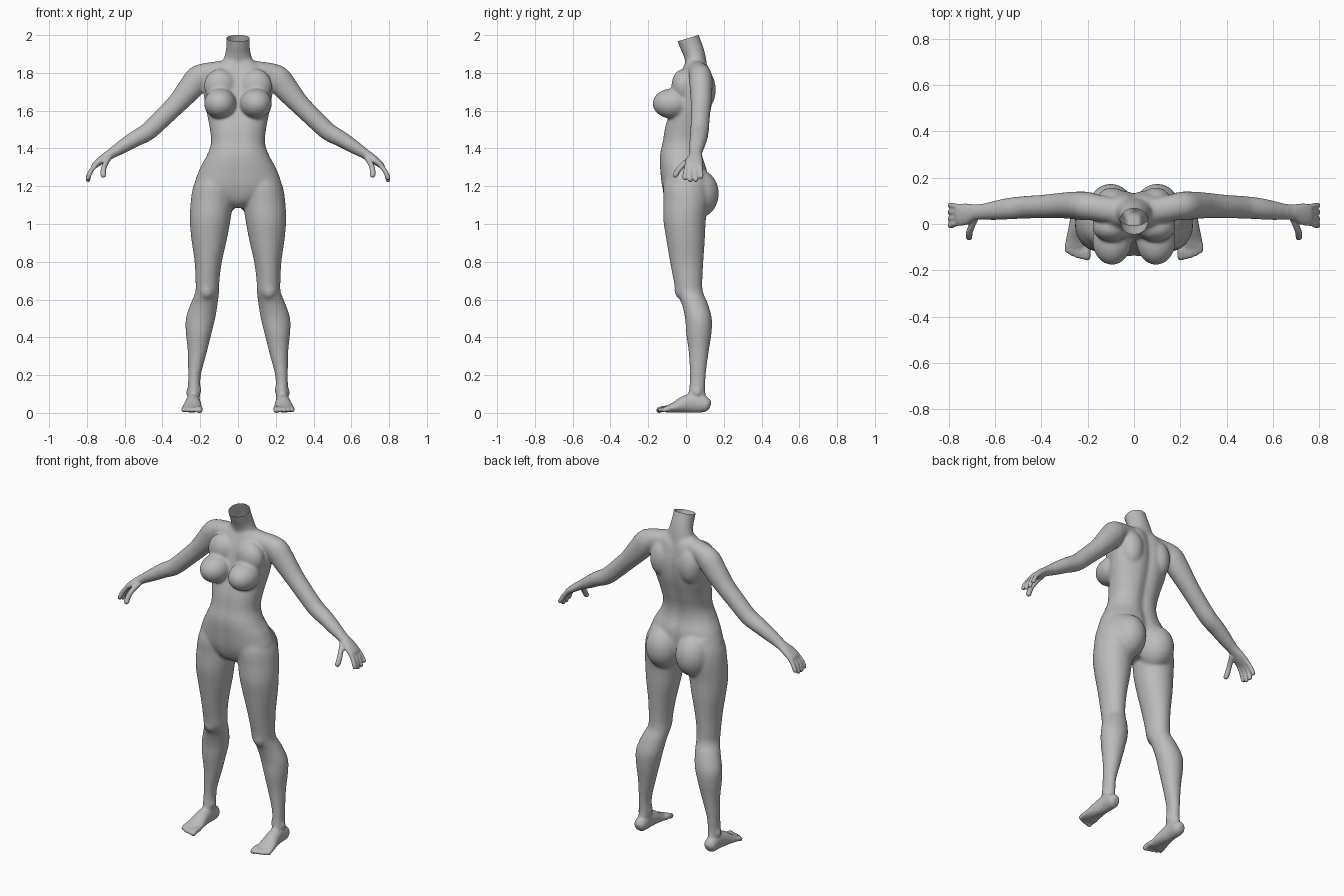
import bpy
import bmesh
from math import cos, sin, pi, exp
from mathutils import Vector, Matrix

default_cube = bpy.data.objects.get("Cube")
if default_cube:
    bpy.data.objects.remove(default_cube, do_unlink=True)

bm = bmesh.new()
SEGMENTS = 40


def interpolate(rows, steps=5):
    """Smooth curve through rows of numbers."""
    result = []
    last = len(rows) - 1
    for i in range(last):
        before, here = rows[max(i - 1, 0)], rows[i]
        there, after = rows[i + 1], rows[min(i + 2, last)]
        for k in range(steps):
            t = k / steps
            result.append([
                b + (c - a) * t / 2 + (a - 2.5 * b + 2 * c - d / 2) * t * t
                + (1.5 * (b - c) + (d - a) / 2) * t ** 3
                for a, b, c, d in zip(before, here, there, after)])
    result.append(list(rows[last]))
    return result


def skin(rings):
    """Closed surface through a list of point rings."""
    rings = [[bm.verts.new(point) for point in ring] for ring in rings]
    for low, high in zip(rings, rings[1:]):
        for i in range(len(low)):
            j = (i + 1) % len(low)
            bm.faces.new((low[i], low[j], high[j], high[i]))
    bm.faces.new(rings[0])
    bm.faces.new(rings[-1])


def stack(rows, fullness=1.0, groove=0.0):
    """Level sections given as z, x low, x high, y front, y back."""
    rings = []
    for z, x_low, x_high, front, back in interpolate(rows):
        mid_x, mid_y = (x_low + x_high) / 2, (front + back) / 2
        ring = []
        for i in range(SEGMENTS):
            c, s = cos(2 * pi * i / SEGMENTS), sin(2 * pi * i / SEGMENTS)
            c = abs(c) ** fullness * (1 if c > 0 else -1)
            s = abs(s) ** fullness * (1 if s > 0 else -1)
            x = mid_x + c * (x_high - x_low) / 2
            y = mid_y + s * (back - front) / 2
            depth = groove if s > 0 else groove * 0.4
            y -= depth * s * exp(-(x / 0.03) ** 2)
            ring.append(Vector((x, y, z)))
        rings.append(ring)
    skin(rings)


def tube(rows, side):
    """Sections along a path given as x, y, z, side radius, other radius."""
    rows = interpolate(rows)
    rings = []
    for i, (x, y, z, wide, thick) in enumerate(rows):
        ahead = Vector(rows[min(i + 1, len(rows) - 1)][:3])
        behind = Vector(rows[max(i - 1, 0)][:3])
        up = (ahead - behind).cross(side).normalized()
        angles = [2 * pi * k / SEGMENTS for k in range(SEGMENTS)]
        rings.append([Vector((x, y, z)) + side * wide * cos(a)
                      + up * thick * sin(a) for a in angles])
    skin(rings)


def ellipsoid(centre, radii):
    place = Matrix.Translation(centre) @ Matrix.Diagonal((*radii, 1))
    bmesh.ops.create_uvsphere(bm, u_segments=32, v_segments=20,
                              radius=1, matrix=place)


def digit(points, radius, side):
    """Finger or toe with a round tip."""
    tube([(*point, radius, radius) for point in points], side)
    ellipsoid(points[-1], (radius, radius, radius))


X, Y = Vector((1, 0, 0)), Vector((0, 1, 0))

# Leg
stack([
    (1.27, .06, .20, -.10, .10),
    (1.20, .02, .236, -.12, .12),
    (1.12, .025, .25, -.12, .12),
    (1.02, .04, .255, -.12, .105),
    (.92, .058, .247, -.105, .10),
    (.80, .085, .23, -.085, .092),
    (.70, .098, .225, -.066, .087),
    (.64, .10, .226, -.054, .09),
    (.58, .107, .25, -.024, .115),
    (.50, .12, .276, -.005, .137),
    (.42, .14, .276, .001, .135),
    (.32, .165, .266, .014, .12),
    (.20, .196, .264, .02, .105),
    (.12, .20, .265, .015, .102),
    (.05, .205, .268, .0, .11),
])

# Kneecap and ankle bones
ellipsoid((.165, -.025, .65), (.04, .036, .05))
ellipsoid((.262, .06, .11), (.014, .02, .02))
ellipsoid((.205, .05, .12), (.013, .02, .02))

# Foot
tube([
    (.236, .128, .034, .016, .018),
    (.236, .112, .04, .033, .037),
    (.236, .08, .048, .037, .048),
    (.237, .04, .052, .037, .052),
    (.239, -.01, .044, .043, .044),
    (.242, -.06, .029, .051, .028),
    (.245, -.10, .019, .052, .018),
    (.246, -.118, .016, .046, .012),
], X)

# Toes
for i, reach in enumerate((.142, .141, .136, .127, .115)):
    size = .016 if i == 0 else .0125
    x = .203 + .021 * i
    digit([(x, -.085, .022), (x, -reach + .02, .021), (x, -reach, .014)],
          size, X)

# Arm, running into the palm
tube([
    (.13, .07, 1.80, .05, .04),
    (.20, .077, 1.778, .062, .068),
    (.255, .08, 1.715, .06, .066),
    (.32, .08, 1.64, .055, .055),
    (.39, .076, 1.57, .051, .051),
    (.475, .072, 1.49, .049, .048),
    (.545, .066, 1.45, .047, .043),
    (.61, .058, 1.41, .041, .037),
    (.665, .052, 1.375, .034, .028),
    (.69, .05, 1.36, .035, .025),
    (.722, .043, 1.338, .046, .022),
    (.755, .04, 1.313, .048, .017),
    (.766, .04, 1.302, .042, .013),
], Y)

# Fingers
for base, tip, low in ((.074, .08, 1.25), (.052, .051, 1.233),
                       (.029, .022, 1.233), (.007, -.006, 1.243)):
    digit([(.745, base, 1.32), (.773, (base + tip) / 2, 1.288),
           (.788, tip, 1.26), (.794, tip, low)], .0125, Y)

# Thumb
digit([(.685, .025, 1.345), (.702, -.01, 1.318),
       (.712, -.038, 1.288), (.713, -.057, 1.258)], .015, X)

# Breast and upper chest
ellipsoid((.095, -.073, 1.637), (.085, .104, .08))
ellipsoid((.095, -.015, 1.73), (.085, .062, .09))

# Buttock
ellipsoid((.1, .06, 1.16), (.102, .114, .13))

# Shoulder blade
ellipsoid((.095, .09, 1.71), (.07, .068, .11))

# Collar and shoulder slope
tube([(.0, .06, 1.83, .05, .045), (.09, .06, 1.815, .055, .048),
      (.17, .072, 1.797, .058, .055), (.21, .077, 1.785, .055, .055)], Y)

# Copy every paired part to the other side
copy = bmesh.ops.duplicate(bm, geom=bm.verts[:] + bm.edges[:] + bm.faces[:])
copied = [item for item in copy["geom"] if isinstance(item, bmesh.types.BMVert)]
bmesh.ops.scale(bm, vec=(-1, 1, 1), verts=copied)

# Torso
stack([(z, -half, half, front, back) for z, half, front, back in (
    (1.87, .075, -.002, .10),
    (1.83, .13, -.018, .125),
    (1.78, .17, -.04, .138),
    (1.71, .183, -.06, .148),
    (1.62, .172, -.08, .14),
    (1.52, .152, -.112, .115),
    (1.43, .143, -.128, .092),
    (1.36, .166, -.142, .092),
    (1.28, .208, -.139, .115),
    (1.19, .225, -.127, .115),
    (1.12, .12, -.10, .09),
    (1.085, .05, -.06, .06),
)], fullness=.9, groove=.016)

# Neck, left long so that it can be trimmed
tube([(0, .055, 1.80, .10, .06), (0, .052, 1.86, .08, .056),
      (0, .04, 1.91, .066, .057), (0, .02, 1.96, .062, .059),
      (0, -.01, 2.04, .063, .06)], X)

bmesh.ops.recalc_face_normals(bm, faces=bm.faces[:])
mesh = bpy.data.meshes.new("body")
bm.to_mesh(mesh)
bm.free()
body = bpy.data.objects.new("body", mesh)
bpy.context.collection.objects.link(body)
bpy.ops.object.select_all(action="DESELECT")
bpy.context.view_layer.objects.active = body
body.select_set(True)

# Fuse the parts into one skin
remesh = body.modifiers.new("fuse", "REMESH")
remesh.mode = "VOXEL"
remesh.voxel_size = .006
bpy.ops.object.modifier_apply(modifier=remesh.name)

# Blend the joins strongly on the body, lightly on hands and feet
broad = body.vertex_groups.new(name="broad_forms")
broad.add([v.index for v in body.data.vertices
           if abs(v.co.x) < .66 and v.co.z > .1], 1, "REPLACE")
for name, rounds, group in (("blend", 22, broad.name), ("polish", 3, "")):
    smooth = body.modifiers.new(name, "SMOOTH")
    smooth.factor = .5
    smooth.iterations = rounds
    smooth.vertex_group = group
    bpy.ops.object.modifier_apply(modifier=smooth.name)

# Trim the neck to an open, tilted rim and level the soles
bm = bmesh.new()
bm.from_mesh(body.data)
bmesh.ops.bisect_plane(bm, geom=bm.verts[:] + bm.edges[:] + bm.faces[:],
                       plane_co=(0, .008, 1.982), plane_no=(0, -.29, .957),
                       clear_outer=True)
lowest = min(v.co.z for v in bm.verts)
bmesh.ops.translate(bm, vec=(0, 0, -lowest), verts=bm.verts[:])
bm.to_mesh(body.data)
bm.free()
bpy.ops.object.shade_smooth()

# Plain grey finish
grey = bpy.data.materials.new("plain_grey")
grey.use_nodes = True
colour = (.5, .5, .5, 1)
grey.diffuse_color = colour
grey.node_tree.nodes["Principled BSDF"].inputs["Base Color"].default_value = colour
body.data.materials.clear()
body.data.materials.append(grey)
